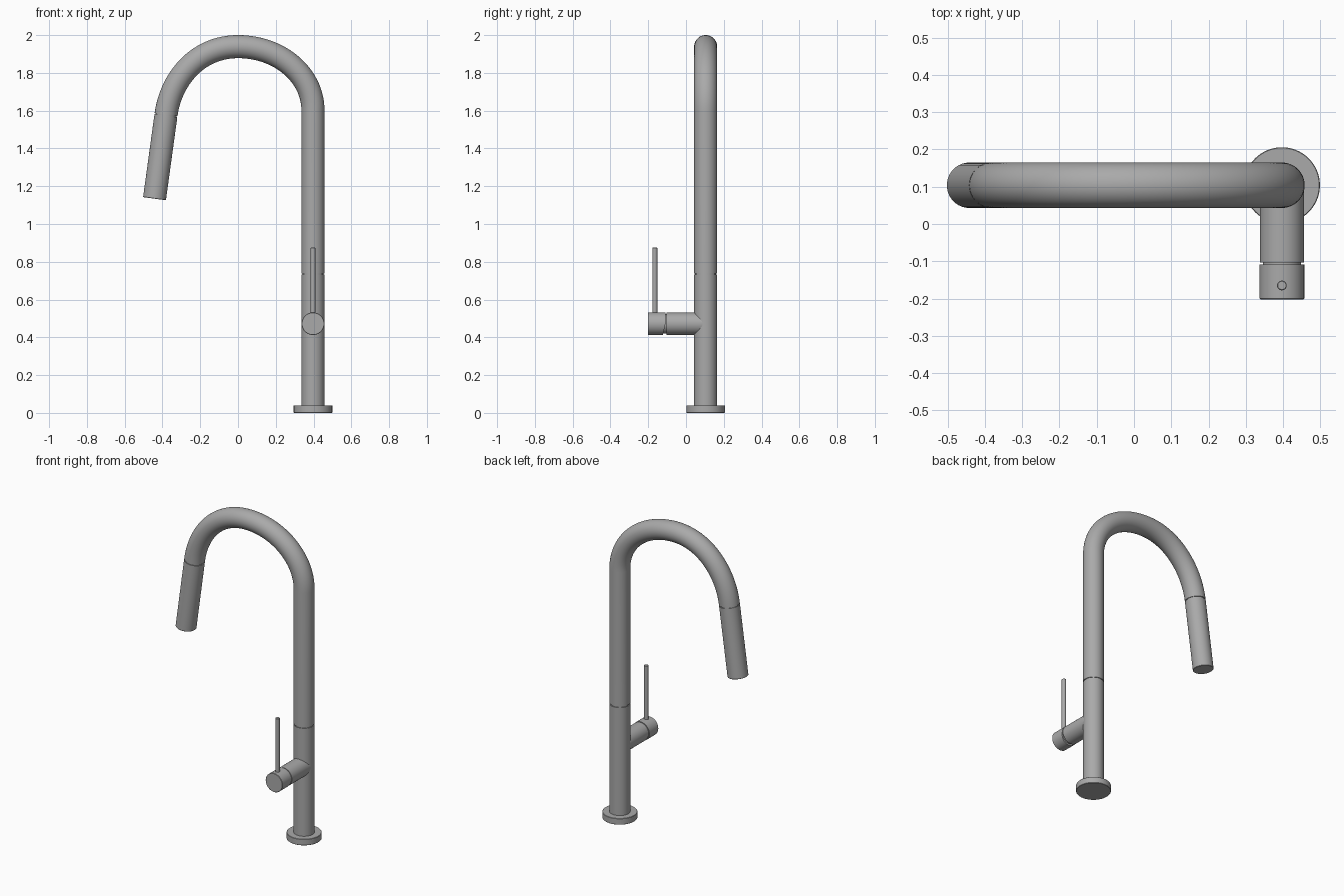
import bpy, bmesh, math
from mathutils import Matrix, Vector
from mathutils.geometry import interpolate_bezier

if "Cube" in bpy.data.objects:
    bpy.data.objects.remove(bpy.data.objects["Cube"], do_unlink=True)

SIDES = 64
CX, CY = 0.397, 0.104      # riser axis
R = 0.061                  # tube radius

steel = bpy.data.materials.new("brushed_steel")
steel.use_nodes = True
COLOR = (0.40, 0.40, 0.40, 1)
steel.diffuse_color = COLOR
steel.node_tree.nodes["Principled BSDF"].inputs["Base Color"].default_value = COLOR


def skin(name, rings):
    """Join rings of points into a capped, smooth-shaded solid."""
    bm = bmesh.new()
    loops = [[bm.verts.new(p) for p in ring] for ring in rings]
    for a, b in zip(loops, loops[1:]):
        for i in range(SIDES):
            j = (i + 1) % SIDES
            bm.faces.new((a[i], a[j], b[j], b[i]))
    bm.faces.new(loops[0])
    bm.faces.new(loops[-1])
    bmesh.ops.recalc_face_normals(bm, faces=bm.faces)
    mesh = bpy.data.meshes.new(name)
    bm.to_mesh(mesh)
    bm.free()
    mesh.materials.append(steel)
    obj = bpy.data.objects.new(name, mesh)
    bpy.context.collection.objects.link(obj)
    bpy.ops.object.select_all(action='DESELECT')
    obj.select_set(True)
    bpy.context.view_layer.objects.active = obj
    bpy.ops.object.shade_smooth_by_angle(angle=math.radians(30))
    return obj


def ring(centre, direction, radius):
    """Circle of points around a direction lying in the XZ or YZ plane."""
    d = Vector(direction).normalized()
    u = Vector((1, 0, 0)) if abs(d.y) > 0.5 else Vector((0, 1, 0))
    v = d.cross(u)
    angles = [2 * math.pi * i / SIDES for i in range(SIDES)]
    return [Vector(centre) + radius * (math.cos(a) * u + math.sin(a) * v) for a in angles]


def lathe(name, origin, direction, profile):
    """Turn (radius, distance) pairs around an axis."""
    o, d = Vector(origin), Vector(direction).normalized()
    return skin(name, [ring(o + d * h, d, r) for r, h in profile])


UP, FRONT = (0, 0, 1), (0, -1, 0)

# Base flange and lower body, with a narrow recessed neck at the joint
lathe("base_flange", (CX, CY, 0), UP,
      [(0.100, 0), (0.102, 0.002), (0.102, 0.038), (0.100, 0.04)])
lathe("lower_body", (CX, CY, 0), UP,
      [(R, 0.03), (R, 0.733), (R - 0.005, 0.733), (R - 0.005, 0.745)])

# Swan-neck spout: straight riser, then two curves meeting at the top
top = Vector((0, CY, 1.939))
start = Vector((CX, CY, 1.60))
end = Vector((-0.381, CY, 1.579))
tip = Vector((-0.442, CY, 1.134))
head_dir = (tip - end).normalized()
right = interpolate_bezier(start, start + Vector((0, 0, 0.19)),
                           top + Vector((0.22, 0, 0)), top, 28)
left = interpolate_bezier(top, top - Vector((0.215, 0, 0)),
                          end - head_dir * 0.19, end, 28)
path = [Vector((CX, CY, 0.739))] + list(right) + list(left)[1:]
rings = []
for i, p in enumerate(path):
    if i <= 1:
        tangent = Vector(UP)
    elif i == len(path) - 1:
        tangent = head_dir
    else:
        tangent = path[i + 1] - path[i - 1]
    rings.append(ring(p, tangent, R))
skin("spout", rings)

# Pull-down spray head, with a neck recessed behind the joint
length = (tip - end).length
lathe("spray_head", end, head_dir,
      [(R - 0.005, -0.005), (R - 0.005, 0.006), (R, 0.006),
       (R, length - 0.002), (R - 0.002, length)])

# Side valve: barrel, inner core and turning cap
VZ, VR = 0.472, 0.059
lathe("valve_barrel", (CX, CY, VZ), FRONT, [(VR, 0), (VR, 0.208)])
lathe("valve_core", (CX, CY, VZ), FRONT, [(VR - 0.008, 0.19), (VR - 0.008, 0.25)])
cap = lathe("valve_cap", (CX, CY, VZ), FRONT,
            [(VR + 0.001, 0.213), (VR + 0.001, 0.304), (VR - 0.001, 0.306)])
# The underside of the cap is relieved so it can tilt
for vert in cap.data.vertices:
    if vert.co.y > -0.12 and vert.co.z < VZ:
        vert.co.y -= (VZ - vert.co.z) * 0.22

# Slim handle lever
lathe("handle_lever", (CX, -0.165, 0), UP,
      [(0.013, VZ), (0.013, 0.873), (0.011, 0.875)])
